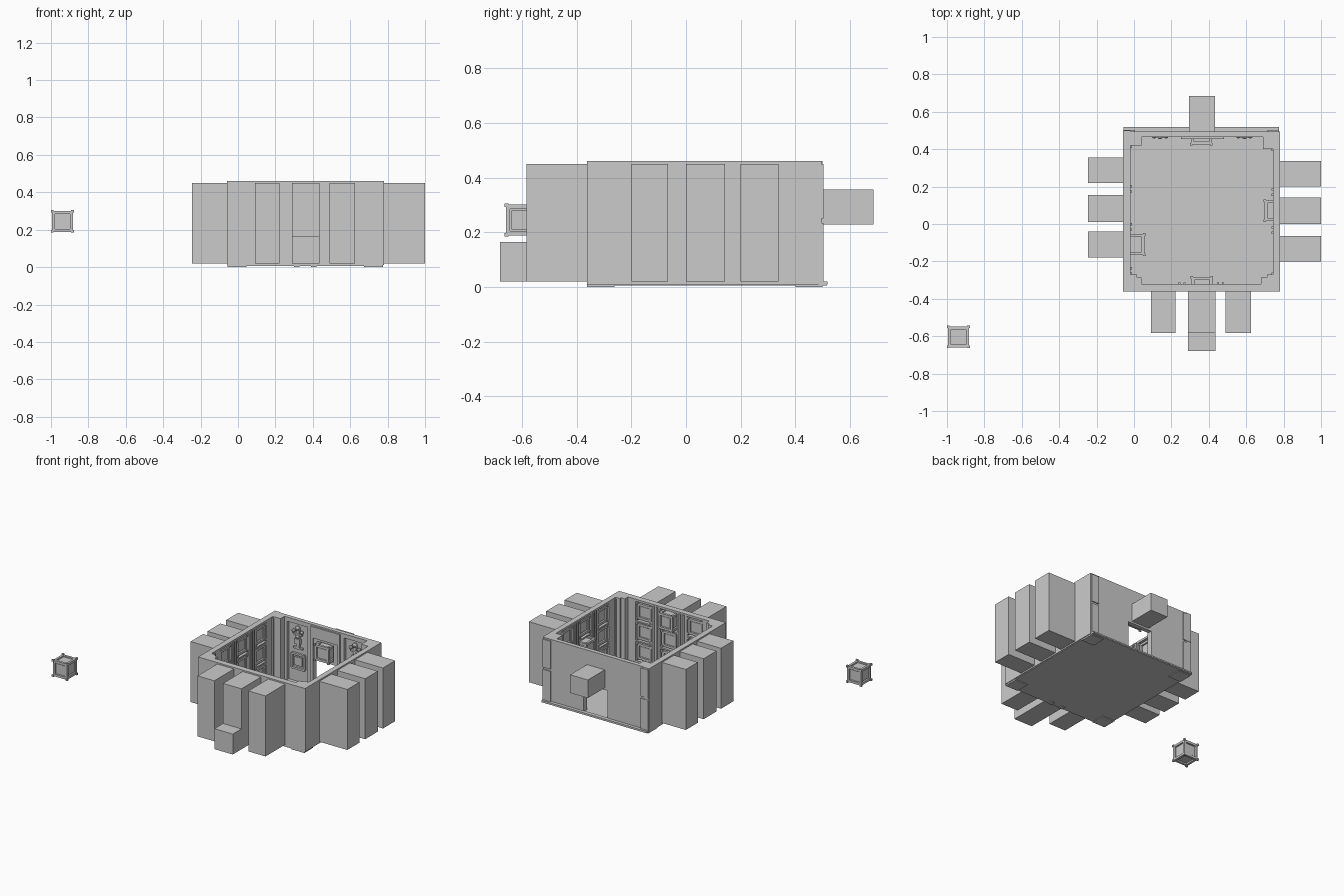
import bpy, bmesh
from mathutils import Matrix, Vector

if "Cube" in bpy.data.objects:
    bpy.data.objects.remove(bpy.data.objects["Cube"])


def add_box(bm, a, b):
    lo = Vector([min(p, q) for p, q in zip(a, b)])
    hi = Vector([max(p, q) for p, q in zip(a, b)])
    m = Matrix.Translation((lo + hi) / 2) @ Matrix.Diagonal((*(hi - lo), 1))
    bmesh.ops.create_cube(bm, size=1, matrix=m)


def finish(bm, name):
    me = bpy.data.meshes.new(name)
    bm.to_mesh(me)
    bm.free()
    ob = bpy.data.objects.new(name, me)
    bpy.context.collection.objects.link(ob)
    return ob


def boxes(name, items):
    bm = bmesh.new()
    for a, b in items:
        add_box(bm, a, b)
    return finish(bm, name)


# Shared crate mesh: core, inset face panels, edge bars, corner blocks
def crate_mesh():
    bm = bmesh.new()
    c = 0.043
    add_box(bm, (-c,) * 3, (c,) * 3)
    for ax in range(3):
        o = [i for i in range(3) if i != ax]
        for s in (-1, 1):
            a, b = [0, 0, 0], [0, 0, 0]
            a[ax], b[ax] = s * c, s * 0.05
            for i in o:
                a[i], b[i] = -0.035, 0.035
            add_box(bm, a, b)
            for t in (-1, 1):
                a, b = [0, 0, 0], [0, 0, 0]
                a[ax], b[ax] = -0.05, 0.05
                a[o[0]], b[o[0]] = s * 0.04, s * 0.056
                a[o[1]], b[o[1]] = t * 0.04, t * 0.056
                add_box(bm, a, b)
    for x in (-1, 1):
        for y in (-1, 1):
            for z in (-1, 1):
                add_box(bm, (x * .047, y * .047, z * .047), (x * .061, y * .061, z * .061))
    me = bpy.data.meshes.new("crate")
    bm.to_mesh(me)
    bm.free()
    return me


CRATE = crate_mesh()


def crate(loc, name="crate"):
    ob = bpy.data.objects.new(name, CRATE)
    ob.location = loc
    bpy.context.collection.objects.link(ob)


ROWS = (0.02, 0.165, 0.305, 0.45)
TOP = 0.46
E = 0.005


# Hollow compartment reaching outward from a wall, in wall coordinates (u, d, z)
def alcove(bm, f, u0, u1, z0, z1, depth):
    for a, b in (((u0, depth - E, z0), (u1, depth, z1)),
                 ((u0, 0, z0), (u0 + E, depth, z1)),
                 ((u1 - E, 0, z0), (u1, depth, z1)),
                 ((u0, 0, z0), (u1, depth, z0 + E)),
                 ((u0, 0, z1 - E), (u1, depth, z1))):
        add_box(bm, f(*a), f(*b))


# Wall with three stacks of three compartments
def shelf_wall(name, f, u0, u1, thick, cols, depth, pulled, deep=None):
    bm = bmesh.new()
    edges = [u0] + [v for c in cols for v in c] + [u1]
    for a, b in zip(edges[::2], edges[1::2]):
        add_box(bm, f(a, 0, 0.01), f(b, thick, TOP))
        m = (a + b) / 2
        for s in (-0.014, 0.014):
            add_box(bm, f(m + s - .006, 0, .012), f(m + s + .006, -0.008, .45))
    add_box(bm, f(u0, 0, 0.45), f(u1, thick, TOP))
    add_box(bm, f(u0, 0, 0.01), f(u1, thick, 0.02))
    finish(bm, name + "_wall")
    bm = bmesh.new()
    for i, (a, b) in enumerate(cols):
        for j in range(3):
            d = deep if deep and (i, j) == (1, 0) else depth
            alcove(bm, f, a, b, ROWS[j], ROWS[j + 1], d)
            out = pulled[2] if (i, j) == pulled[:2] else -0.061
            crate(f((a + b) / 2, -out, (ROWS[j] + ROWS[j + 1]) / 2), name + "_crate")
    finish(bm, name + "_alcoves")


front = lambda u, d, z: (u, -0.32 - d, z)
left = lambda u, d, z: (-0.02 - d, u, z)
right = lambda u, d, z: (0.743 + d, u, z)
back = lambda u, d, z: (u, 0.465 + d, z)

shelf_wall("front", front, -0.06, 0.78, 0.042,
           [(.09, .222), (.29, .435), (.49, .625)], 0.263, (1, 2, -0.02), 0.36)
shelf_wall("left", left, -0.32, 0.50, 0.04,
           [(-.18, -.04), (.01, .155), (.22, .355)], 0.227, (0, 0, 0.02))
shelf_wall("right", right, -0.36, 0.485, 0.038,
           [(-.2, -.065), (0, .142), (.2, .338)], 0.257, (1, 1, -0.01))

# Back wall around the doorway, with two ornament niches
boxes("back_wall", [(back(*a), back(*b)) for a, b in (
    ((-.06, .02, .01), (.27, .03, TOP)), ((.46, .02, .01), (.78, .03, TOP)),
    ((.27, 0, .355), (.46, .03, TOP)),
    ((.27, 0, .215), (.46, .03, .23)),
    ((.27, 0, .23), (.29, .03, .355)), ((.43, 0, .23), (.46, .03, .355)),
    ((-.06, 0, .01), (.06, .02, TOP)), ((.22, 0, .01), (.27, .02, TOP)),
    ((.46, 0, .01), (.51, .02, TOP)), ((.67, 0, .01), (.78, .02, TOP)),
    ((.06, 0, .43), (.22, .02, TOP)), ((.51, 0, .43), (.67, .02, TOP)),
    ((.25, -.01, .012), (.27, 0, .45)), ((.46, -.01, .012), (.48, 0, .45)),
    ((.27, -.01, .37), (.46, 0, .45)))])
boxes("back_corner_trim", [((x, .49, .25), (x + w, .503, .45)) for x, w in ((-.055, .06), (.715, .06))]
      + [((x, .49, .015), (x + w, .503, .235)) for x, w in ((-.055, .06), (.715, .06))])
bm = bmesh.new()
alcove(bm, back, .293, .432, .228, .357, 0.22)
finish(bm, "back_alcove")
crate((0.36, 0.48, 0.292), "back_crate")

# Inner corner pillars with a slim front step
boxes("corner_pillars", [((x0, y0, .01), (x1, y1, TOP)) for x0, x1, y0, y1 in (
    (-.03, .04, -.33, -.285), (-.03, .015, -.33, -.27), (.68, .75, -.33, -.285), (.71, .75, -.33, -.27),
    (-.03, .04, .42, .475), (.69, .75, .40, .475))])

# Floor slab, corner feet and door sill
boxes("floor", [((-.055, -.362, .005), (.775, .515, .014))])
boxes("corner_feet", [((x, y, 0), (x + .1, y + .1, .006)) for x in (-.055, .675) for y in (-.362, .4)]
      + [((.30, -.362, 0), (.33, -.33, .006)), ((.39, -.362, 0), (.42, -.33, .006))])
boxes("back_sill", [((-.055, .49, .010), (.775, .518, .02))])


# Wall lamps: backing, stem, arms and rounded knobs, with a framed panel below
def lamp(x):
    y = 0.482
    boxes("lamp_bracket", [((x - .035, y - .012, .25), (x + .035, y + .005, .262)),
                           ((x - .012, y - .014, .25), (x + .012, y + .005, .4)),
                           ((x - .035, y - .016, .35), (x + .035, y, .362)),
                           ((x - .022, y - .02, .29), (x + .022, y, .325))])
    bm = bmesh.new()
    for dx, z, r in ((-.032, .375, .013), (.032, .375, .013), (0, .4, .016), (0, .34, .014)):
        bmesh.ops.create_icosphere(bm, subdivisions=2, radius=r,
                                   matrix=Matrix.Translation((x + dx, y - .012, z)))
    finish(bm, "lamp_knobs")
    z = .16
    boxes("lamp_panel", [((x - .05, y - .012, z + s * .05 - .007), (x + .05, y + .005, z + s * .05 + .007)) for s in (-1, 1)]
          + [((x + s * .05 - .007, y - .012, z - .05), (x + s * .05 + .007, y + .005, z + .05)) for s in (-1, 1)]
          + [((x - .03, y - .006, z - .03), (x + .03, y + .005, z + .03))])


lamp(0.14)
lamp(0.59)

# Loose crate outside the room
crate((-0.939, -0.603, 0.245), "loose_crate")
